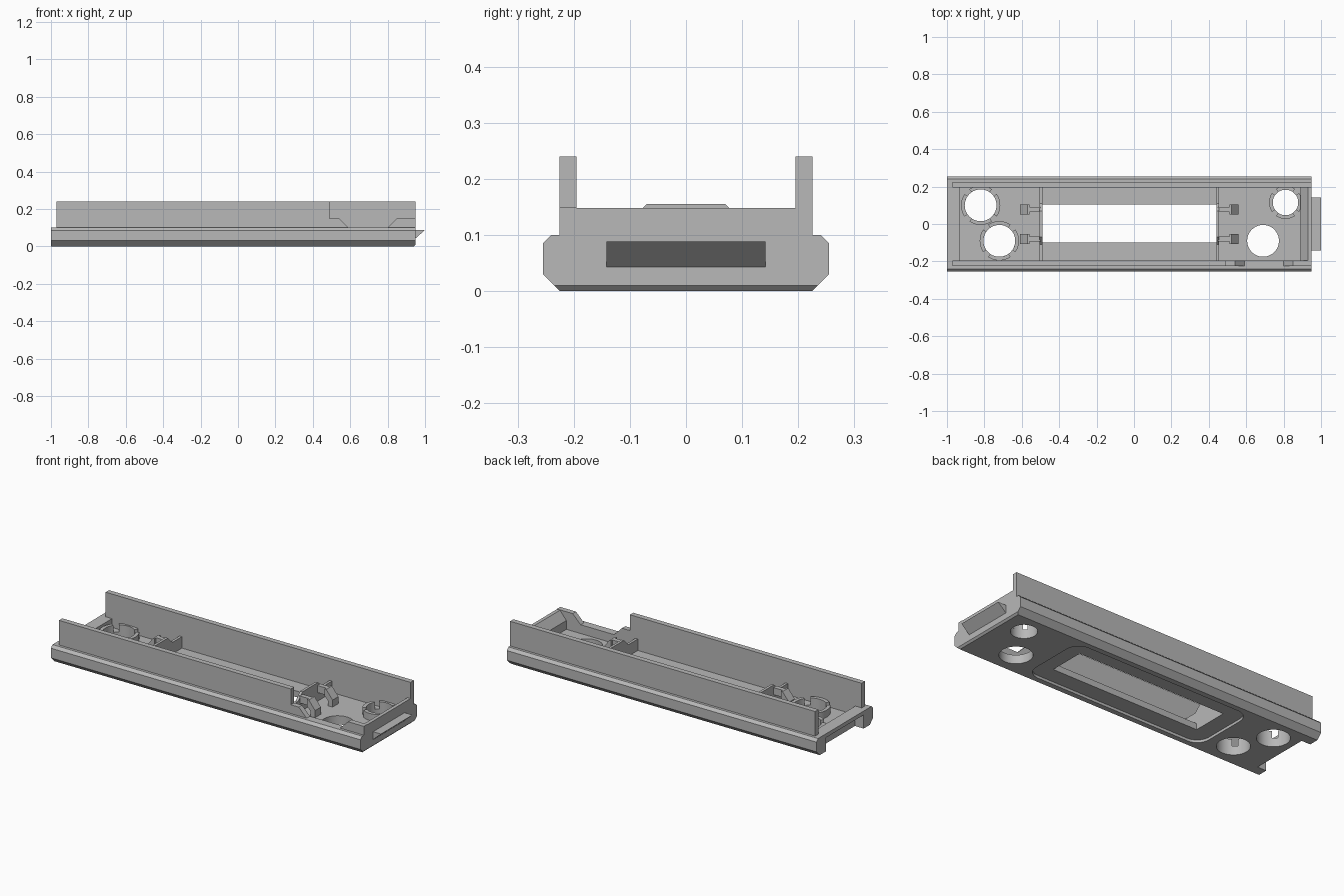
import bpy, bmesh, math

old = bpy.data.objects.get("Cube")
if old:
    bpy.data.objects.remove(old, do_unlink=True)

grey = bpy.data.materials.new("light_grey")
grey.use_nodes = True
COLOUR = (0.48, 0.48, 0.48, 1)
grey.diffuse_color = COLOUR
grey.node_tree.nodes["Principled BSDF"].inputs["Base Color"].default_value = COLOUR


def prism(name, pts, axis, lo, hi):
    """Extrude a 2D outline: yz along x, xz along y, or xy along z."""
    place = {"x": lambda a, b, t: (t, a, b),
             "y": lambda a, b, t: (a, t, b),
             "z": lambda a, b, t: (a, b, t)}[axis]
    bm = bmesh.new()
    ends = [[bm.verts.new(place(a, b, t)) for a, b in pts] for t in (lo, hi)]
    bm.faces.new(ends[0])
    bm.faces.new(ends[1][::-1])
    n = len(pts)
    for i in range(n):
        j = (i + 1) % n
        bm.faces.new((ends[0][i], ends[1][i], ends[1][j], ends[0][j]))
    bmesh.ops.recalc_face_normals(bm, faces=bm.faces)
    mesh = bpy.data.meshes.new(name)
    bm.to_mesh(mesh)
    bm.free()
    mesh.materials.append(grey)
    ob = bpy.data.objects.new(name, mesh)
    bpy.context.collection.objects.link(ob)
    return ob


def box(name, x, y, z):
    return prism(name, [(x[0], y[0]), (x[1], y[0]), (x[1], y[1]), (x[0], y[1])], "z", *z)


def arc(cx, cy, r, start, end, steps):
    return [(cx + r * math.cos(math.radians(start + (end - start) * i / steps)),
             cy + r * math.sin(math.radians(start + (end - start) * i / steps)))
            for i in range(steps + 1)]


def cut(target, cutter):
    """Subtract the cutter, bake the result and drop the cutter."""
    cutter.hide_render = True
    mod = target.modifiers.new("cut", "BOOLEAN")
    mod.operation, mod.solver, mod.object = "DIFFERENCE", "EXACT", cutter
    graph = bpy.context.evaluated_depsgraph_get()
    mesh = bpy.data.meshes.new_from_object(target.evaluated_get(graph))
    target.modifiers.clear()
    target.data = mesh
    bpy.data.objects.remove(cutter, do_unlink=True)


FLOOR, RIM, TOP = 0.05, 0.10, 0.24
INNER, OUTER = 0.195, 0.225

# Tray base with chamfered long edges
half = [(OUTER, 0), (0.255, 0.03), (0.255, 0.085), (0.24, RIM)]
base = prism("tray_base", half + [(-y, z) for y, z in half[::-1]], "x", -1, 0.95)
cut(base, box("cavity", (-0.93, 0.93), (-INNER, INNER), (FLOOR, 0.3)))
cut(base, box("end_notch", (-1.1, -0.945), (-0.17, 0.17), (-0.1, 0.078)))
cut(base, prism("end_chamfer", [(0.94, 0), (0.96, 0.02), (0.96, -0.01), (0.93, -0.01)],
                "y", -0.4, 0.4))

# Rounded recess under the central opening
corners = [(0.46, 0.12, 0), (-0.51, 0.12, 90), (-0.51, -0.12, 180), (0.46, -0.12, 270)]
outline = [p for cx, cy, a in corners for p in arc(cx, cy, 0.075, a, a + 90, 8)]
cut(base, prism("under_recess", outline, "z", -0.1, 0.015))
cut(base, box("central_opening", (-0.49, 0.44), (-0.1, 0.105), (-0.1, 0.2)))

# Round holes, some with split collars
holes = [(-0.82, 0.10, 0.085, True), (-0.72, -0.09, 0.085, True),
         (0.69, -0.09, 0.085, False), (0.81, 0.115, 0.068, True)]
for n, (cx, cy, r, collar) in enumerate(holes):
    cut(base, prism("hole", arc(cx, cy, r, 0, 360, 48)[:-1], "z", -0.1, 0.2))
    if collar:
        for mid in range(0, 360, 90):
            ring = (arc(cx, cy, r, mid - 35, mid + 35, 10)
                    + arc(cx, cy, r + 0.02, mid + 35, mid - 35, 10))
            prism(f"collar_{n}_{mid}", ring, "z", FLOOR - 0.005, 0.09)

# Long side walls; the front one has a gap
box("back_wall", (-0.97, 0.95), (INNER, OUTER), (RIM, TOP))
prism("front_wall", [(-0.97, RIM), (0.59, RIM), (0.54, 0.15), (0.49, 0.15),
                     (0.49, TOP), (-0.97, TOP)], "y", -OUTER, -INNER)
prism("front_corner", [(0.80, RIM), (0.95, RIM), (0.95, 0.15), (0.85, 0.15)],
      "y", -OUTER, -INNER)

# End wall with sloped inner face, and the latch wedge outside it
prism("end_wall", [(0.89, FLOOR), (0.94, FLOOR), (0.94, RIM), (0.95, RIM),
                   (0.95, 0.148), (0.93, 0.148), (0.89, RIM)], "y", -INNER, INNER)
prism("latch_wedge", [(0.945, 0.043), (0.95, 0.043), (1, 0.088), (0.945, 0.088)],
      "y", -0.142, 0.142)

# Cross ribs at both ends of the opening, each braced by two clips
rib = [(INNER, FLOOR - 0.005), (INNER, 0.115), (0.11, 0.115), (0.07, 0.155)]
rib_outline = rib + [(-y, z) for y, z in rib[::-1]]
for side, x0, sign in (("left", 0.44, 1), ("right", -0.49, -1)):
    prism(side + "_rib", rib_outline, "x", *sorted((x0, x0 + sign * 0.015)))
    for place, y in (("back", 0.077), ("front", -0.08)):
        arm = [(0.01, 0.10), (0.075, 0.10), (0.075, 0.14), (0.01, 0.14)]
        leg = [(0.07, 0.14), (0.08, 0.14), (0.12, 0.09), (0.12, FLOOR - 0.005),
               (0.09, FLOOR - 0.005), (0.09, 0.08), (0.07, 0.10)]
        for part, pts, w in (("arm", arm, 0.013), ("leg", leg, 0.026)):
            prism(f"{side}_{place}_clip_{part}",
                  [(x0 + sign * x, z) for x, z in pts], "y", y - w, y + w)

# Smooth the round surfaces, keep edges sharp
bpy.ops.object.select_all(action="DESELECT")
for ob in bpy.context.collection.objects:
    if ob.type == "MESH" and (ob is base or ob.name.startswith("collar")):
        ob.select_set(True)
        bpy.context.view_layer.objects.active = ob
base.select_set(True)
bpy.context.view_layer.objects.active = base
bpy.ops.object.shade_smooth_by_angle(angle=math.radians(30))
